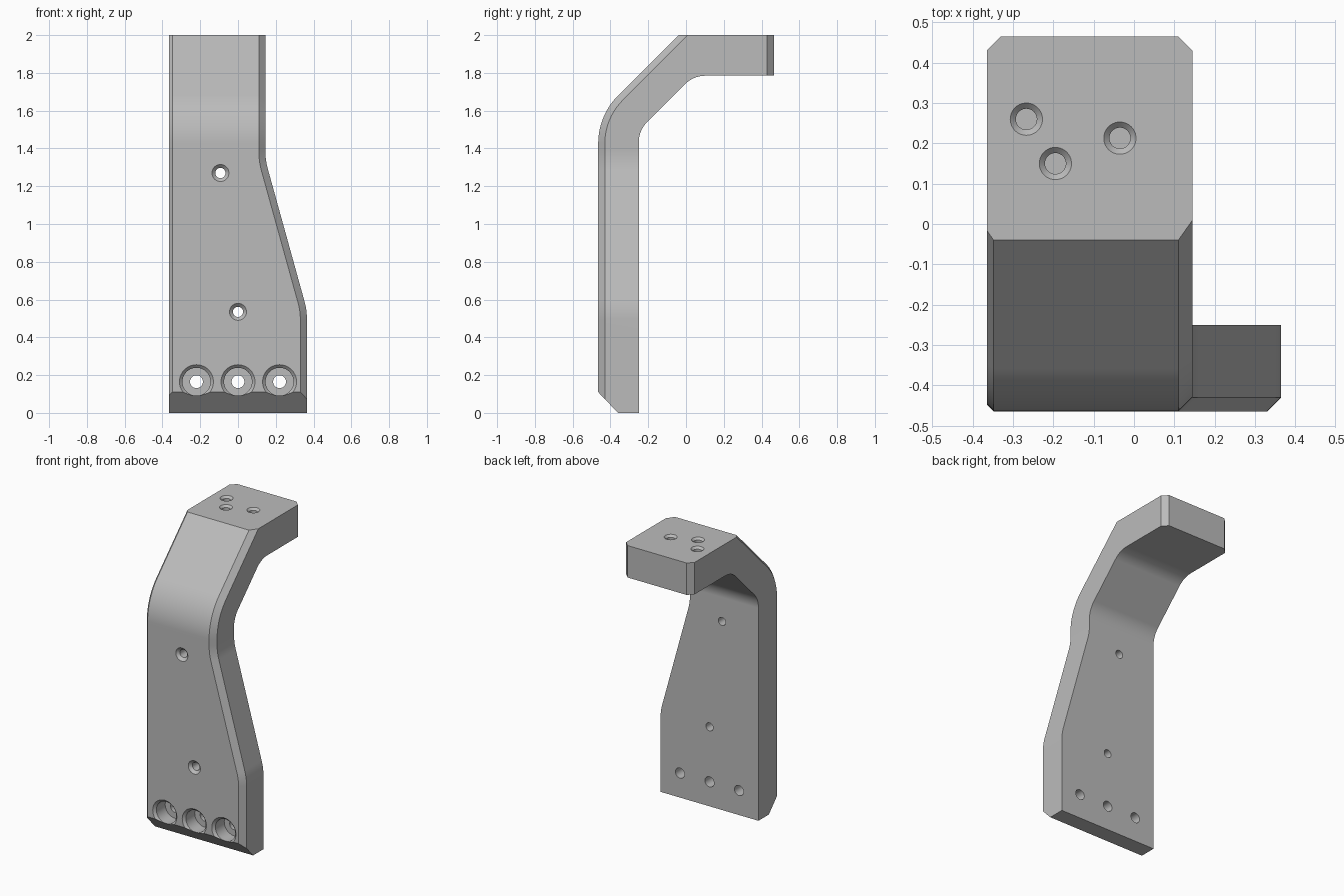
import bpy, bmesh, math
from mathutils import Vector, Matrix

if "Cube" in bpy.data.objects:
    bpy.data.objects.remove(bpy.data.objects["Cube"])

LEFT, NARROW, WIDE = -0.365, 0.145, 0.365
FRONT, BACK, TOP = -0.465, 0.465, 2.0


def fillet(prev, corner, nxt, radius, steps):
    """Points of a tangent arc that rounds a 2D corner."""
    c = Vector(corner)
    a, b = (Vector(prev) - c).normalized(), (Vector(nxt) - c).normalized()
    half = a.angle(b) / 2
    centre = c + (a + b).normalized() * radius / math.sin(half)
    start = c + a * radius / math.tan(half) - centre
    end = c + b * radius / math.tan(half) - centre
    sweep = start.angle_signed(end)
    turn = -sweep
    return [centre + Matrix.Rotation(turn * i / steps, 2) @ start for i in range(steps + 1)]


def rounded(corners, steps=10):
    """Expand (u, v, radius) corners into a list of points."""
    pts = []
    for i, (u, v, r) in enumerate(corners):
        if r:
            pts += fillet(corners[i - 1][:2], (u, v), corners[i + 1][:2], r, steps)
        else:
            pts.append(Vector((u, v)))
    return pts


# Side profile (y, z) of the bent arm, and the tapering right edge (x, z)
profile = rounded([(-0.36, 0, 0), (FRONT, 0.11, 0), (FRONT, 1.575, 0.36), (-0.04, TOP, 0),
                   (BACK, TOP, 0), (BACK, 1.785, 0), (0.04, 1.785, 0.15),
                   (-0.25, 1.495, 0.15), (-0.25, 0, 0)])
taper = rounded([(WIDE, 0, 0), (WIDE, 0.544, 0.36), (NARROW, 1.338, 0.36), (NARROW, TOP, 0)], 6)


def edge_x(z):
    for a, b in zip(taper, taper[1:]):
        if z <= b.y + 1e-5:
            return a.x + (b.x - a.x) * (z - a.y) / (b.y - a.y)
    return NARROW


# Arm body: extrude the profile, slice it at the taper heights, shape the right edge
bm = bmesh.new()
cap = bm.faces.new([bm.verts.new((LEFT, p.x, p.y)) for p in profile])
ext = bmesh.ops.extrude_face_region(bm, geom=[cap], use_keep_orig=True)["geom"]
bmesh.ops.translate(bm, vec=(1, 0, 0), verts=[g for g in ext if isinstance(g, bmesh.types.BMVert)])
for p in taper[1:-1]:
    bmesh.ops.bisect_plane(bm, geom=bm.verts[:] + bm.edges[:] + bm.faces[:],
                           plane_co=(0, 0, p.y), plane_no=(0, 0, 1))
for v in bm.verts:
    if v.co.x > 0:
        v.co.x = edge_x(v.co.z)
bmesh.ops.recalc_face_normals(bm, faces=bm.faces)
bmesh.ops.dissolve_limit(bm, angle_limit=math.radians(0.3), verts=[], edges=bm.edges[:])


def chamfer(side, width, faces_match):
    """Bevel edges between a side face and the faces that match a rule."""
    bm.normal_update()
    picked = []
    for e in bm.edges:
        if len(e.link_faces) == 2:
            f, g = e.link_faces
            if any(s.normal.x * side > 0.9 and faces_match(o, e) for s, o in ((f, g), (g, f))):
                picked.append(e)
    bmesh.ops.bevel(bm, geom=picked, offset=width, offset_type='OFFSET', segments=1,
                    profile=0.5, affect='EDGES', clamp_overlap=False)


def is_front(f, e):
    return f.normal.y < -0.5 and f.normal.z > -0.1


def is_back_end(f, e):
    return f.normal.y > 0.9 and e.verts[0].co.y > 0.4


chamfer(1, 0.035, is_front)
chamfer(-1, 0.017, is_front)
chamfer(1, 0.035, is_back_end)
chamfer(-1, 0.035, is_back_end)


def new_object(name, mesh_bm):
    mesh = bpy.data.meshes.new(name)
    mesh_bm.to_mesh(mesh)
    mesh_bm.free()
    obj = bpy.data.objects.new(name, mesh)
    bpy.context.collection.objects.link(obj)
    return obj


bracket = new_object("bracket_arm", bm)

# Hole cutters: stepped round plugs, each ring given as (radius, depth)
holes = bmesh.new()


def plug(origin, axis, rings, sides=40):
    turn = Vector(axis).to_track_quat('Z', 'Y')
    loops = [[holes.verts.new(Vector(origin) + turn @ Vector((r * math.cos(t), r * math.sin(t), d)))
              for t in (math.tau * i / sides for i in range(sides))] for r, d in rings]
    for a, b in zip(loops, loops[1:]):
        for i in range(sides):
            j = (i + 1) % sides
            holes.faces.new((a[i], a[j], b[j], b[i]))
    holes.faces.new(loops[0][::-1])
    holes.faces.new(loops[-1])


for x in (-0.22, 0, 0.22):  # counterbored mounting holes
    plug((x, FRONT, 0.165), (0, 1, 0),
         [(0.09, -0.05), (0.09, 0), (0.074, 0.016), (0.074, 0.11), (0.034, 0.11), (0.034, 0.3)])
for x, z in ((-0.093, 1.27), (0, 0.535)):  # small countersunk through holes
    plug((x, FRONT, z), (0, 1, 0),
         [(0.045, -0.05), (0.045, 0), (0.027, 0.018), (0.027, 0.3)])
for x, y in ((-0.267, 0.26), (-0.195, 0.15), (-0.035, 0.213)):  # blind holes in the top pad
    plug((x, y, TOP), (0, 0, -1),
         [(0.04, -0.05), (0.04, 0), (0.026, 0.014), (0.026, 0.12)])
bmesh.ops.recalc_face_normals(holes, faces=holes.faces)
cutter = new_object("hole_cutter", holes)
cutter.hide_render = True

# Grey metal
metal = bpy.data.materials.new("grey_metal")
metal.use_nodes = True
grey = (0.5, 0.5, 0.5, 1)
metal.diffuse_color = grey
metal.node_tree.nodes["Principled BSDF"].inputs["Base Color"].default_value = grey
for obj in (bracket, cutter):
    obj.data.materials.append(metal)

# Drill the holes and finish the shading
bpy.context.view_layer.objects.active = bracket
bpy.ops.object.select_all(action='DESELECT')
bracket.select_set(True)
drill = bracket.modifiers.new("drill", 'BOOLEAN')
drill.operation, drill.solver, drill.object = 'DIFFERENCE', 'EXACT', cutter
bpy.ops.object.modifier_apply(modifier=drill.name)
bpy.data.objects.remove(cutter)
bpy.ops.object.shade_smooth_by_angle(angle=math.radians(20))
weighted = bracket.modifiers.new("weighted_normals", 'WEIGHTED_NORMAL')
weighted.keep_sharp = True
